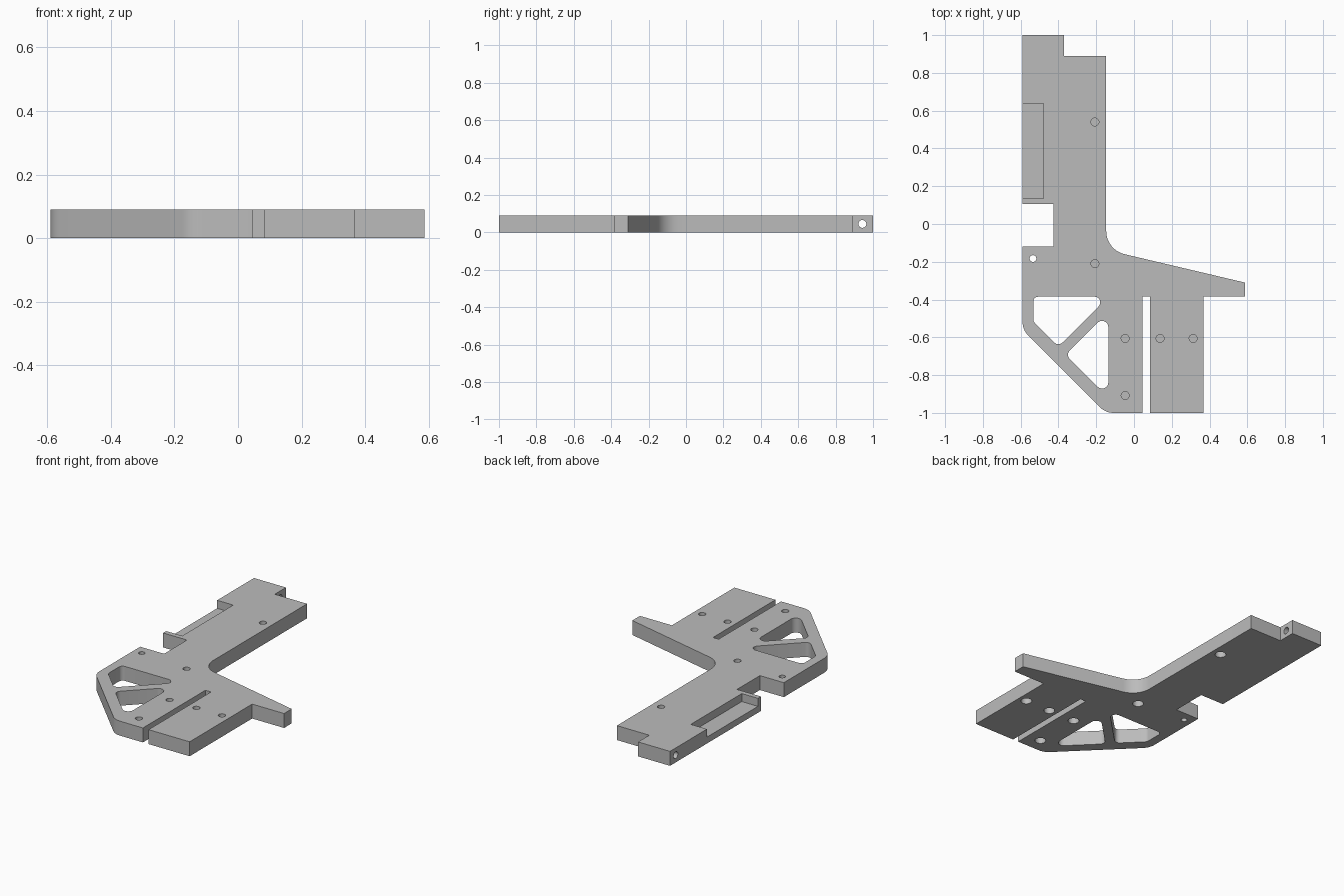
import bpy, bmesh, math
from mathutils import Vector

THICK = 0.09
if "Cube" in bpy.data.objects:
    bpy.data.objects.remove(bpy.data.objects["Cube"])

gray = bpy.data.materials.new("plain gray")
gray.use_nodes = True
gray.diffuse_color = (0.5, 0.5, 0.5, 1)
gray.node_tree.nodes["Principled BSDF"].inputs["Base Color"].default_value = (0.5, 0.5, 0.5, 1)


def rounded(points, steps=8):
    """Outline from (x, y) or (x, y, corner radius) points."""
    out = []
    for i, p in enumerate(points):
        c = Vector(p[:2])
        if len(p) == 2:
            out.append(c)
            continue
        a = (Vector(points[i - 1][:2]) - c).normalized()
        b = (Vector(points[(i + 1) % len(points)][:2]) - c).normalized()
        half = a.angle(b) / 2
        centre = c + (a + b).normalized() * p[2] / math.sin(half)
        start = c + a * p[2] / math.tan(half) - centre
        end = c + b * p[2] / math.tan(half) - centre
        sweep = math.pi - 2 * half
        for k in range(steps + 1):
            t = sweep * k / steps
            out.append(centre + (start * math.sin(sweep - t) + end * math.sin(t)) / math.sin(sweep))
    return out


def prism(name, outline, z0, z1):
    bm = bmesh.new()
    face = bm.faces.new([bm.verts.new((p.x, p.y, z0)) for p in outline])
    top = bmesh.ops.extrude_face_region(bm, geom=[face])["geom"]
    bmesh.ops.translate(bm, verts=[v for v in top if isinstance(v, bmesh.types.BMVert)],
                        vec=(0, 0, z1 - z0))
    bmesh.ops.recalc_face_normals(bm, faces=bm.faces)
    mesh = bpy.data.meshes.new(name)
    bm.to_mesh(mesh)
    bm.free()
    mesh.materials.append(gray)
    obj = bpy.data.objects.new(name, mesh)
    bpy.context.collection.objects.link(obj)
    return obj


def circle(x, y, r, n=24):
    return [Vector((x + r * math.cos(math.tau * i / n), y + r * math.sin(math.tau * i / n)))
            for i in range(n)]


def box(x0, x1, y0, y1):
    return [Vector(p) for p in ((x0, y0), (x1, y0), (x1, y1), (x0, y1))]


# Main plate: long arm, tapered wing, slotted foot and chamfered corner
plate = prism("bracket_plate", rounded([
    (-0.59, 1), (-0.37, 1), (-0.37, 0.89), (-0.147, 0.89),
    (-0.147, -0.137, 0.125), (0.587, -0.31), (0.587, -0.385),
    (0.367, -0.385), (0.367, -1), (0.084, -1), (0.084, -0.385),
    (0.045, -0.385), (0.045, -1), (-0.15, -1, 0.1), (-0.59, -0.56, 0.1),
    (-0.59, -0.12), (-0.425, -0.12), (-0.425, 0.105), (-0.59, 0.105)]), 0, THICK)

# Two rounded lightening windows beside the diagonal rib
cutters = [
    prism("upper_window", rounded([
        (-0.533, -0.385, 0.025), (-0.136, -0.385, 0.03),
        (-0.4, -0.649, 0.03), (-0.533, -0.516, 0.03)]), -0.1, 0.2),
    prism("lower_window", rounded([
        (-0.136, -0.466, 0.033), (-0.362, -0.692, 0.03),
        (-0.136, -0.918, 0.033)]), -0.1, 0.2),
    # Side recess and open pin hole
    prism("side_recess", box(-0.7, -0.479, 0.135, 0.637), 0.04, 0.2),
    prism("pin_hole", circle(-0.535, -0.183, 0.018), -0.1, 0.2),
]

# Screw holes above, wider pockets below, with a thin web between
for x, y in ((-0.207, 0.54), (-0.207, -0.21), (-0.047, -0.606),
             (0.138, -0.606), (0.313, -0.606), (-0.047, -0.908)):
    cutters.append(prism("screw_hole", circle(x, y, 0.021), 0.05, 0.2))
    cutters.append(prism("screw_pocket", circle(x, y, 0.032), -0.1, 0.044))

# Cross hole through the end tab
cross = prism("cross_hole", circle(0, 0, 0.021), -0.3, 0.3)
cross.rotation_euler = (0, math.pi / 2, 0)
cross.location = (-0.48, 0.943, THICK / 2)
cutters.append(cross)

bpy.context.view_layer.objects.active = plate
for cutter in cutters:
    mod = plate.modifiers.new(cutter.name, "BOOLEAN")
    mod.operation = "DIFFERENCE"
    mod.solver = "EXACT"
    mod.object = cutter
    bpy.ops.object.modifier_apply(modifier=mod.name)
for cutter in cutters:
    bpy.data.objects.remove(cutter)

bpy.ops.object.select_all(action="DESELECT")
plate.select_set(True)
bpy.ops.object.shade_smooth_by_angle(angle=math.radians(30))
